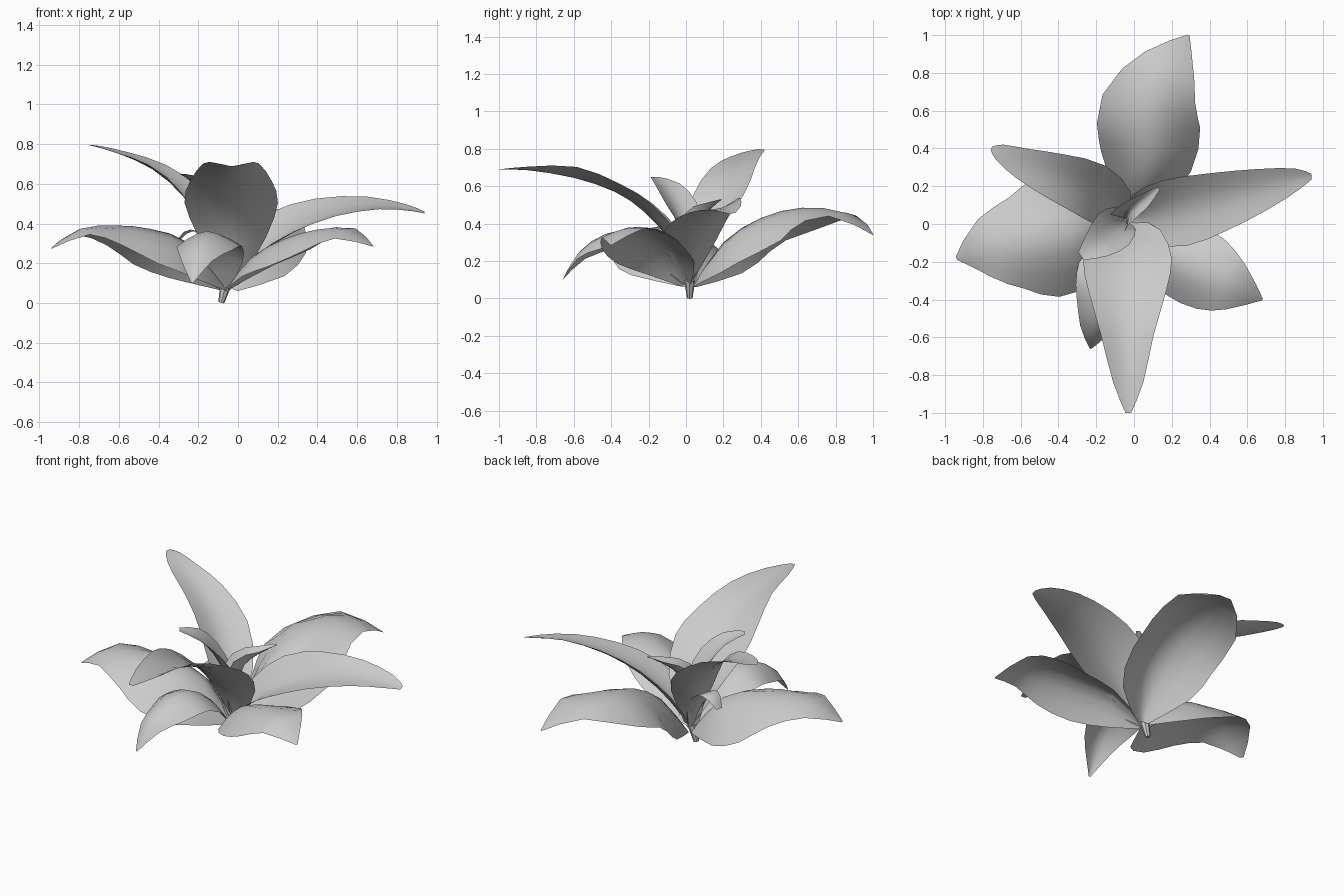
import bpy, bmesh, math
from mathutils import Vector

UP = Vector((0, 0, 1))
ACROSS = [-1, -0.66, -0.33, 0, 0.33, 0.66, 1]


def catmull(a, b, c, d, t):
    return [0.5 * (2 * q + (r - p) * t + (2 * p - 5 * q + 4 * r - s) * t * t
                   + (3 * q - p - 3 * r + s) * t ** 3) for p, q, r, s in zip(a, b, c, d)]


def leaf(name, stations, roll=0.0, sub=2):
    """Curved blade; each station is midrib x, y, z, half width, edge lift."""
    n = len(stations)
    rows = []
    for i in range(n - 1):
        ctrl = [stations[min(max(i + k, 0), n - 1)] for k in (-1, 0, 1, 2)]
        rows += [catmull(*ctrl, j / sub) for j in range(sub)]
    rows.append(stations[-1])
    pts = [Vector(r[:3]) for r in rows]
    bm = bmesh.new()
    grid = []
    for i, r in enumerate(rows):
        tangent = (pts[min(i + 1, len(pts) - 1)] - pts[max(i - 1, 0)]).normalized()
        side = tangent.cross(UP).normalized()
        normal = side.cross(tangent)
        # drooping edges hang straight down, raised edges follow the blade
        if r[4] < 0:
            normal = (normal + UP * 2).normalized()
        s = side * math.cos(roll) + normal * math.sin(roll)
        u = normal * math.cos(roll) - side * math.sin(roll)
        grid.append([bm.verts.new(pts[i] + s * (v * r[3]) + u * (r[4] * abs(v) ** 1.6))
                     for v in ACROSS])
    for a, b in zip(grid, grid[1:]):
        for k in range(len(ACROSS) - 1):
            bm.faces.new((a[k], a[k + 1], b[k + 1], b[k])).smooth = True
    mesh = bpy.data.meshes.new(name)
    bm.to_mesh(mesh)
    bm.free()
    ob = bpy.data.objects.new(name, mesh)
    bpy.context.collection.objects.link(ob)
    return ob


# Large outer leaves with drooping edges
leaf("back_leaf", [(-.03, .04, .07, .03, -.01), (.03, .2, .3, .2, -.17), (.075, .4, .43, .265, -.18),
                   (.085, .62, .485, .26, -.12), (.19, .84, .46, .15, -.02), (.29, 1.0, .34, .005, 0)])
leaf("front_right_leaf", [(-.05, .0, .08, .03, -.01), (.08, -.09, .24, .16, -.08), (.24, -.2, .325, .21, -.1),
                          (.4, -.28, .37, .2, -.07), (.54, -.34, .37, .13, -.02),
                          (.68, -.4, .285, .005, 0)], roll=-.2)
leaf("left_leaf", [(-.06, .02, .07, .03, -.01), (-.24, -.02, .3, .27, -.18), (-.45, -.07, .375, .32, -.18),
                   (-.62, -.1, .39, .245, -.1), (-.79, -.13, .375, .16, -.03), (-.94, -.18, .275, .01, 0)])
leaf("front_left_leaf", [(-.07, .0, .08, .03, -.01), (-.11, -.12, .25, .14, -.05), (-.14, -.28, .355, .165, -.07),
                         (-.17, -.43, .345, .14, -.08), (-.21, -.57, .25, .08, -.04),
                         (-.23, -.66, .1, .005, 0)])

# Upper leaves, gently cupped
leaf("right_leaf", [(-.03, .03, .1, .03, .02), (.08, .05, .23, .14, .06), (.24, .08, .355, .19, .06),
                    (.45, .13, .445, .165, .04), (.68, .19, .485, .115, .02), (.86, .24, .47, .06, .01),
                    (.94, .25, .455, .015, 0)], roll=-.28)
leaf("front_leaf", [(-.03, .01, .1, .04, .02), (-.03, -.08, .3, .17, .06), (-.035, -.22, .46, .235, .06),
                    (-.035, -.38, .57, .205, .05), (-.035, -.6, .645, .14, .06),
                    (-.03, -.84, .685, .08, .02), (-.03, -1.0, .69, .015, 0)])
leaf("back_left_leaf", [(-.05, .03, .1, .03, .02), (-.13, .11, .33, .12, .05), (-.25, .19, .52, .15, .05),
                        (-.42, .255, .67, .125, .03), (-.59, .32, .75, .085, .01),
                        (-.71, .38, .79, .045, 0), (-.755, .4, .797, .01, 0)])

# Small inner leaves
leaf("inner_leaf", [(-.05, .02, .1, .03, .02), (-.08, 0, .33, .08, .05), (-.13, -.05, .49, .115, .04),
                    (-.2, -.11, .6, .085, .02), (-.28, -.17, .65, .025, 0)])
leaf("rolled_young_leaf", [(-.05, .03, .08, .025, .03), (-.04, .05, .28, .055, .09),
                           (-.01, .08, .41, .055, .08), (.06, .13, .48, .04, .03),
                           (.13, .19, .53, .01, 0)])
leaf("small_left_leaf", [(-.06, .03, .08, .02, .01), (-.12, .06, .26, .05, .02), (-.2, .09, .36, .06, 0),
                         (-.27, .11, .36, .045, -.01), (-.31, .12, .3, .02, 0)])

# Short tapering stem
bpy.ops.mesh.primitive_cone_add(vertices=8, radius1=.015, radius2=.03, depth=.1,
                                location=(-.072, .02, .05), rotation=(0, .25, 0))
bpy.context.object.name = "stem"
bpy.ops.object.shade_smooth_by_angle()
